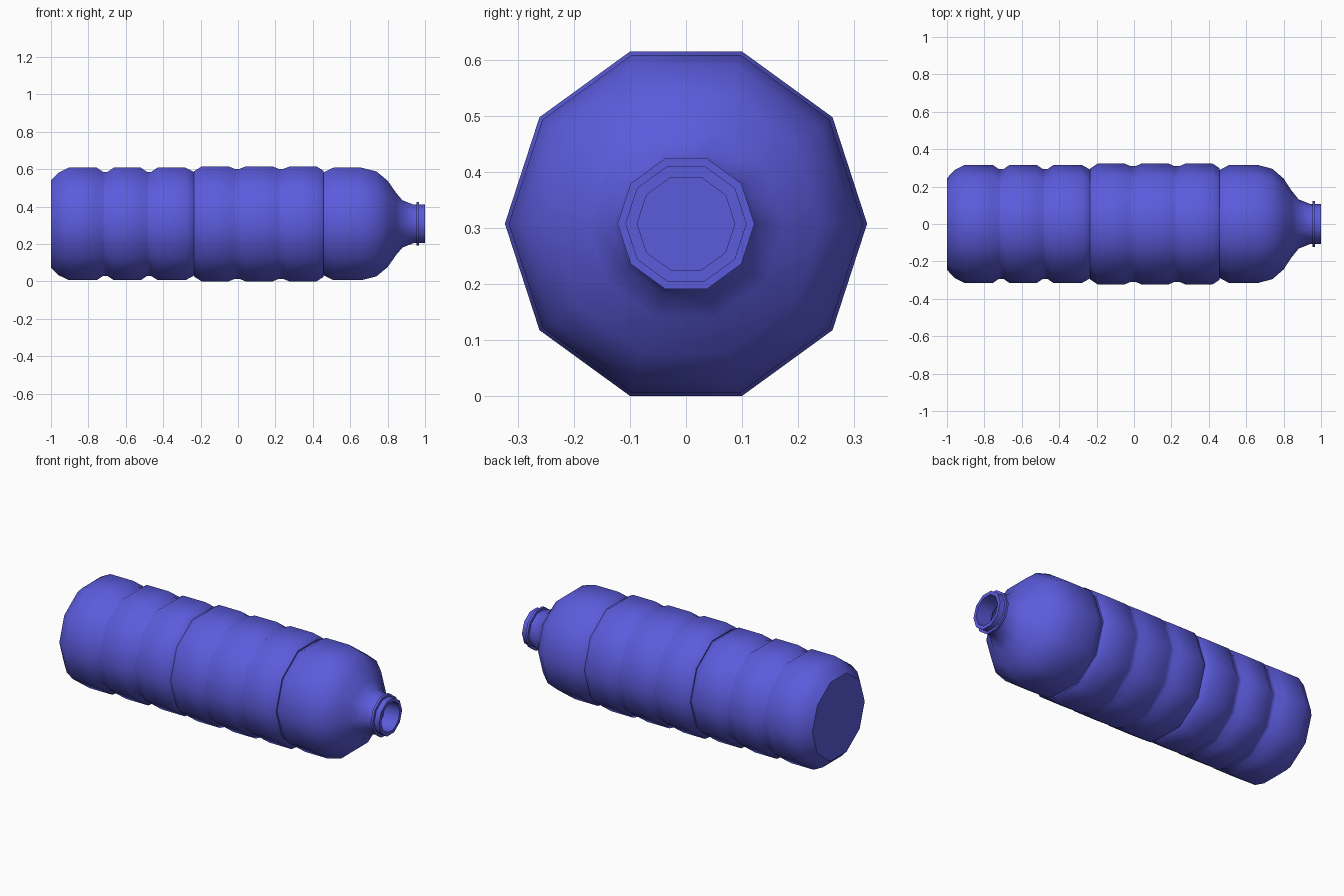
import bpy, bmesh, math

if "Cube" in bpy.data.objects:
    bpy.data.objects.remove(bpy.data.objects["Cube"])

SIDES = 10
CZ = 0.3075

mat = bpy.data.materials.new("blue_plastic")
mat.diffuse_color = (0.105, 0.105, 0.72, 1)
mat.use_nodes = True
mat.node_tree.nodes["Principled BSDF"].inputs["Base Color"].default_value = mat.diffuse_color


def lathe(name, profile, close=False, cap_start=False, cap_end=False):
    """Revolve (x, radius) points around the lying bottle axis."""
    bm = bmesh.new()
    rings = []
    for x, r in profile:
        rings.append([bm.verts.new((x, r * math.cos(2 * math.pi * i / SIDES),
                                    CZ + r * math.sin(2 * math.pi * i / SIDES)))
                      for i in range(SIDES)])
    pairs = list(zip(rings, rings[1:]))
    if close:
        pairs.append((rings[-1], rings[0]))
    for a, b in pairs:
        for i in range(SIDES):
            j = (i + 1) % SIDES
            bm.faces.new((a[i], a[j], b[j], b[i]))
    if cap_start:
        bm.faces.new(rings[0])
    if cap_end:
        bm.faces.new(rings[-1])
    bmesh.ops.recalc_face_normals(bm, faces=bm.faces)
    me = bpy.data.meshes.new(name)
    bm.to_mesh(me)
    bm.free()
    me.materials.append(mat)
    ob = bpy.data.objects.new(name, me)
    bpy.context.collection.objects.link(ob)
    bpy.ops.object.select_all(action='DESELECT')
    ob.select_set(True)
    bpy.context.view_layer.objects.active = ob
    bpy.ops.object.shade_smooth_by_angle(angle=math.radians(39))
    return ob


def groove(x, r, top, w=0.045):
    """Four points of a shallow moulded groove."""
    return [(x - w, top), (x - 0.012, r), (x + 0.012, r), (x + w, top)]


# Bottle: ribbed lower body, recess for the label, shoulder and hollow neck
outer = [(-1, 0.245), (-0.96, 0.288), (-0.905, 0.316)]
outer += groove(-0.71, 0.293, 0.316)
outer += groove(-0.475, 0.293, 0.316)
outer += [(-0.28, 0.316), (-0.24, 0.294), (-0.235, 0.289), (0.458, 0.289),
          (0.465, 0.293), (0.51, 0.316), (0.66, 0.316), (0.74, 0.295),
          (0.80, 0.243), (0.845, 0.175), (0.88, 0.132), (0.94, 0.108),
          (1.0, 0.108)]
inner = [(1.0, 0.087), (0.90, 0.09), (0.83, 0.17), (0.73, 0.27),
         (0.64, 0.28), (-0.90, 0.28), (-0.985, 0.235)]
lathe("bottle", outer + inner, cap_start=True, cap_end=True)

# Label sleeve with two grooves
label = [(-0.235, 0.289), (-0.235, 0.296), (-0.195, 0.3228)]
label += groove(-0.005, 0.309, 0.3228)
label += groove(0.23, 0.309, 0.3228)
label += [(0.42, 0.3228), (0.458, 0.298), (0.458, 0.289)]
lathe("label_sleeve", label, close=True)

# Collar ring on the neck
lathe("neck_ring", [(0.954, 0.1), (0.954, 0.122), (0.968, 0.122), (0.968, 0.1)],
      close=True)
